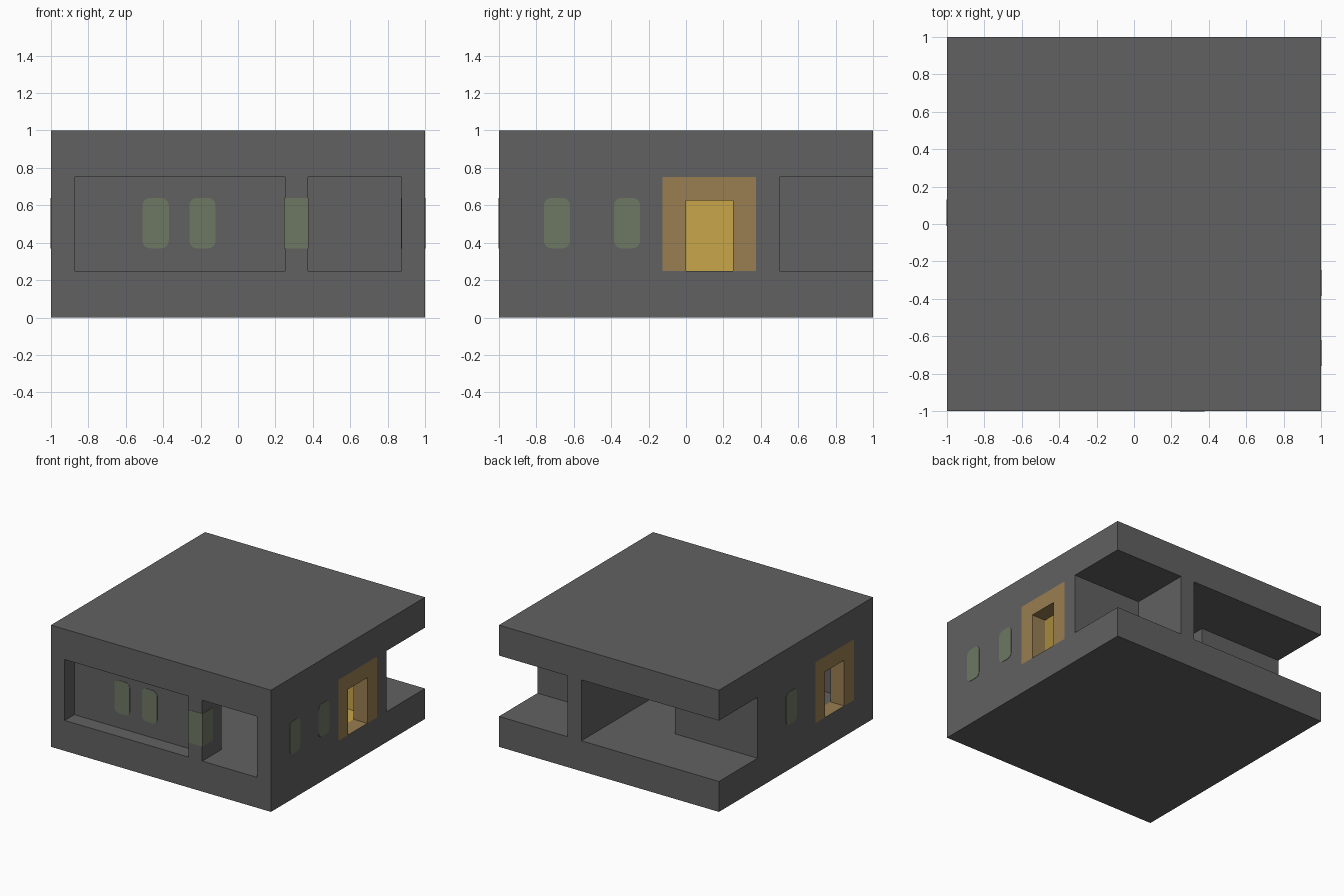
import bpy, bmesh
from mathutils import Vector

cube = bpy.data.objects.get("Cube")
if cube:
    bpy.data.objects.remove(cube, do_unlink=True)


def material(name, rgb):
    m = bpy.data.materials.new(name)
    m.use_nodes = True
    m.diffuse_color = (*rgb, 1)
    m.node_tree.nodes["Principled BSDF"].inputs["Base Color"].default_value = (*rgb, 1)
    return m


STONE = material("dark grey stone", (0.12, 0.12, 0.12))
WOOD = material("brown door frame", (0.32, 0.21, 0.085))
GOLD = material("golden room", (0.58, 0.38, 0.068))
GLASS = material("grey green glass", (0.155, 0.185, 0.125))


def make_object(name, bm, mats):
    bmesh.ops.recalc_face_normals(bm, faces=bm.faces)
    mesh = bpy.data.meshes.new(name)
    bm.to_mesh(mesh)
    bm.free()
    for m in mats:
        mesh.materials.append(m)
    ob = bpy.data.objects.new(name, mesh)
    bpy.context.collection.objects.link(ob)
    return ob


# Building plan in modules: the block is 16 x 16 x 8 modules
M = 0.125
N, H, FLOOR, CEILING, DOOR_TOP = 16, 8, 2, 6, 5

# Hollow spaces: x range, y range, top, material slot of the surrounding faces
spaces = [
    (1, 10, 0, 1, CEILING, 0),     # front recess
    (11, 15, 0, 2, CEILING, 0),    # front entrance
    (1, 15, 2, 7, CEILING, 0),     # front hall
    (1, 10, 7, 11, CEILING, 0),    # rear hall
    (6, 10, 11, 12, CEILING, 0),   # passage
    (0, 10, 12, N, CEILING, 0),    # rear veranda
    (11, N, 12, N, CEILING, 0),    # open corner
    (11, 15, 8, 11, CEILING, 2),   # golden room
    (15, N, 8, 10, DOOR_TOP, 1),   # left doorway
    (0, 1, 3, 5, DOOR_TOP, 1),     # right doorway
]
hollow = {}
for x0, x1, y0, y1, top, slot in spaces:
    for x in range(x0, x1):
        for y in range(y0, y1):
            for z in range(FLOOR, top):
                hollow[x, y, z] = slot


def solid(c):
    return 0 <= c[0] < N and 0 <= c[1] < N and 0 <= c[2] < H and c not in hollow


def in_frame(c):
    x, y, z = c
    left = x == N - 1 and 7 <= y < 11
    right = x == 0 and 2 <= y < 6
    return (left or right) and FLOOR <= z < CEILING


# Skin the solid modules, then merge the flat areas
bm = bmesh.new()
corner = {}


def vert(p):
    if p not in corner:
        corner[p] = bm.verts.new((p[0] * M - 1, p[1] * M - 1, p[2] * M))
    return corner[p]


for x in range(N):
    for y in range(N):
        for z in range(H):
            cell = (x, y, z)
            if not solid(cell):
                continue
            for axis in range(3):
                for side in (0, 1):
                    near = list(cell)
                    near[axis] += 2 * side - 1
                    near = tuple(near)
                    if solid(near):
                        continue
                    u, v = [a for a in range(3) if a != axis]
                    quad = []
                    for du, dv in ((0, 0), (1, 0), (1, 1), (0, 1)):
                        p = list(cell)
                        p[axis] += side
                        p[u] += du
                        p[v] += dv
                        quad.append(vert(tuple(p)))
                    face = bm.faces.new(quad)
                    slot = hollow.get(near, 0)
                    if axis == 0 and slot == 0 and in_frame(cell):
                        slot = 1
                    face.material_index = slot
bmesh.ops.recalc_face_normals(bm, faces=bm.faces)
bmesh.ops.dissolve_limit(bm, angle_limit=0.01, verts=bm.verts, edges=bm.edges,
                         delimit={'MATERIAL'})
make_object("building", bm, [STONE, WOOD, GOLD])


# Glass panes set through the walls, rounded across the wall
def pane(name, centre, size, axis=None):
    bm = bmesh.new()
    bmesh.ops.create_cube(bm, size=1)
    for v in bm.verts:
        v.co = Vector([c * s + o for c, s, o in zip(v.co, size, centre)])
    if axis is not None:
        edges = [e for e in bm.edges
                 if abs(e.verts[0].co[axis] - e.verts[1].co[axis]) > 0.01]
        bmesh.ops.bevel(bm, geom=edges, offset=0.04, segments=4,
                        profile=0.5, affect='EDGES')
    make_object(name, bm, [GLASS])


THICK, WIDE, TALL, MID = M + 0.006, 0.14, 0.27, 0.505
for i, x in enumerate((-0.44, -0.19)):
    pane(f"front_window_{i + 1}", (x, -0.8125, MID), (WIDE, THICK, TALL), 1)
for i, (x, y) in enumerate(((0.9375, -0.69), (0.9375, -0.315), (-0.9375, 0.06))):
    pane(f"side_window_{i + 1}", (x, y, MID), (THICK, WIDE, TALL), 0)
pane("pillar_window", (0.3125, -0.932, MID), (THICK, WIDE, TALL))
